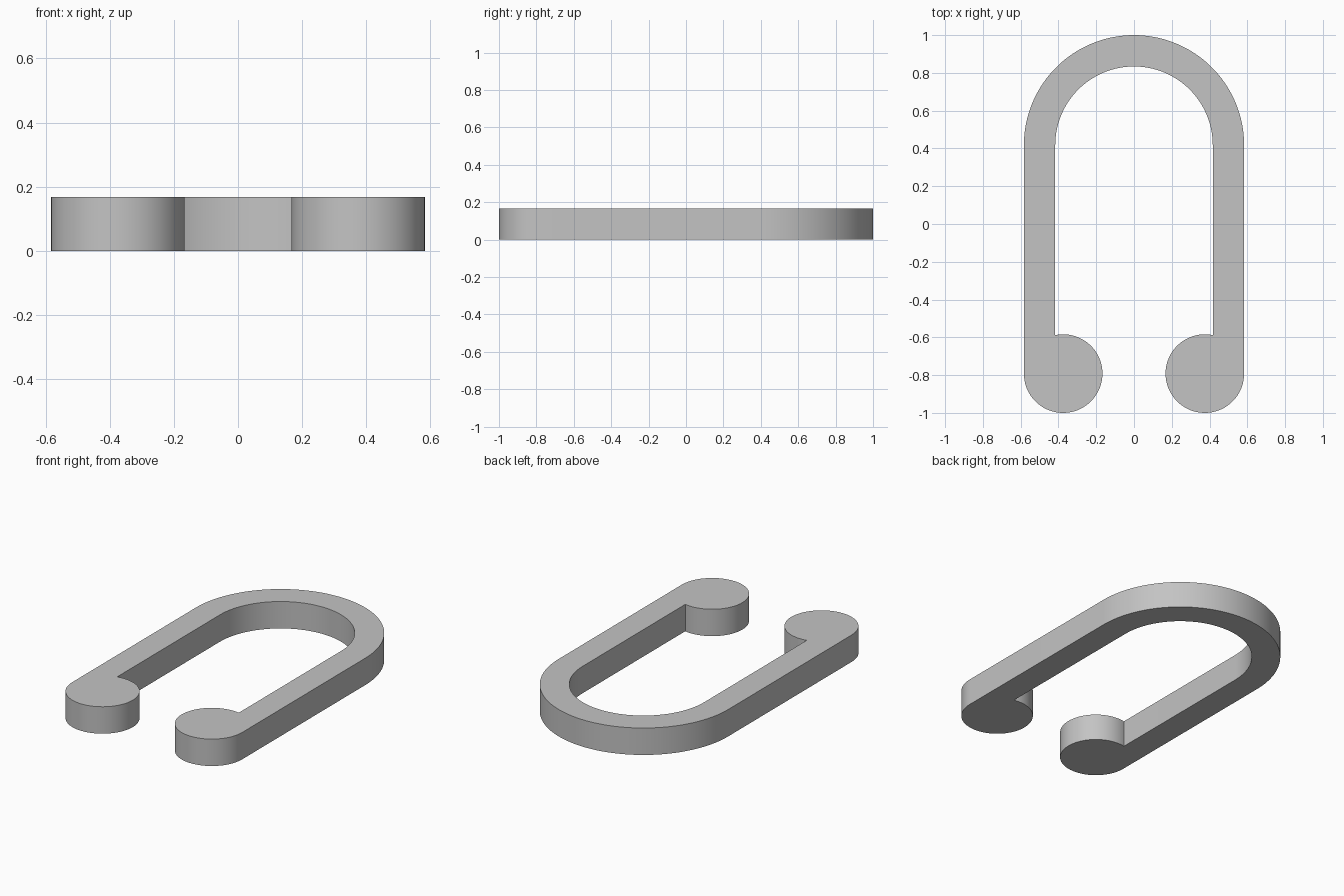
import bpy, bmesh
from math import sin, cos, asin, radians, degrees, sqrt

cube = bpy.data.objects.get("Cube")
if cube:
    bpy.data.objects.remove(cube, do_unlink=True)

OUTER, INNER = 0.583, 0.417      # half widths of the hoop
BEND_Y = 0.417                   # centre of the round bend
TIP_R = 0.208                    # round tips
TIP_X, TIP_Y = OUTER - TIP_R, TIP_R - 1
HEIGHT = 0.167


def arc(cx, cy, r, start, end, steps):
    angles = [radians(start + (end - start) * i / steps) for i in range(steps + 1)]
    return [(cx + r * cos(a), cy + r * sin(a)) for a in angles]


# Angle on a tip where the arm's inner side meets it
meet = 90 - degrees(asin((INNER - TIP_X) / TIP_R))

# Closed outline: outer bend, left-hand tip, inner bend, right-hand tip
outline = (arc(0, BEND_Y, OUTER, 0, 180, 64)
           + arc(-TIP_X, TIP_Y, TIP_R, 180, 540 - meet, 56)
           + arc(0, BEND_Y, INNER, 180, 0, 64)
           + arc(TIP_X, TIP_Y, TIP_R, meet, 360, 56))

# Extrude the outline into a flat clip
bm = bmesh.new()
base = bm.faces.new([bm.verts.new((x, y, 0)) for x, y in outline])
result = bmesh.ops.extrude_face_region(bm, geom=[base], use_keep_orig=True)
top = [v for v in result["geom"] if isinstance(v, bmesh.types.BMVert)]
bmesh.ops.translate(bm, verts=top, vec=(0, 0, HEIGHT))
bmesh.ops.recalc_face_normals(bm, faces=bm.faces)
mesh = bpy.data.meshes.new("open_clip")
bm.to_mesh(mesh)
bm.free()
clip = bpy.data.objects.new("open_clip", mesh)
bpy.context.collection.objects.link(clip)

# Plain grey finish
grey = bpy.data.materials.new("light_grey")
grey.use_nodes = True
colour = (0.55, 0.55, 0.55, 1)
grey.diffuse_color = colour
grey.node_tree.nodes["Principled BSDF"].inputs["Base Color"].default_value = colour
mesh.materials.append(grey)

# Smooth curved walls, crisp rims
bpy.ops.object.select_all(action="DESELECT")
clip.select_set(True)
bpy.context.view_layer.objects.active = clip
bpy.ops.object.shade_smooth_by_angle(angle=radians(30))
